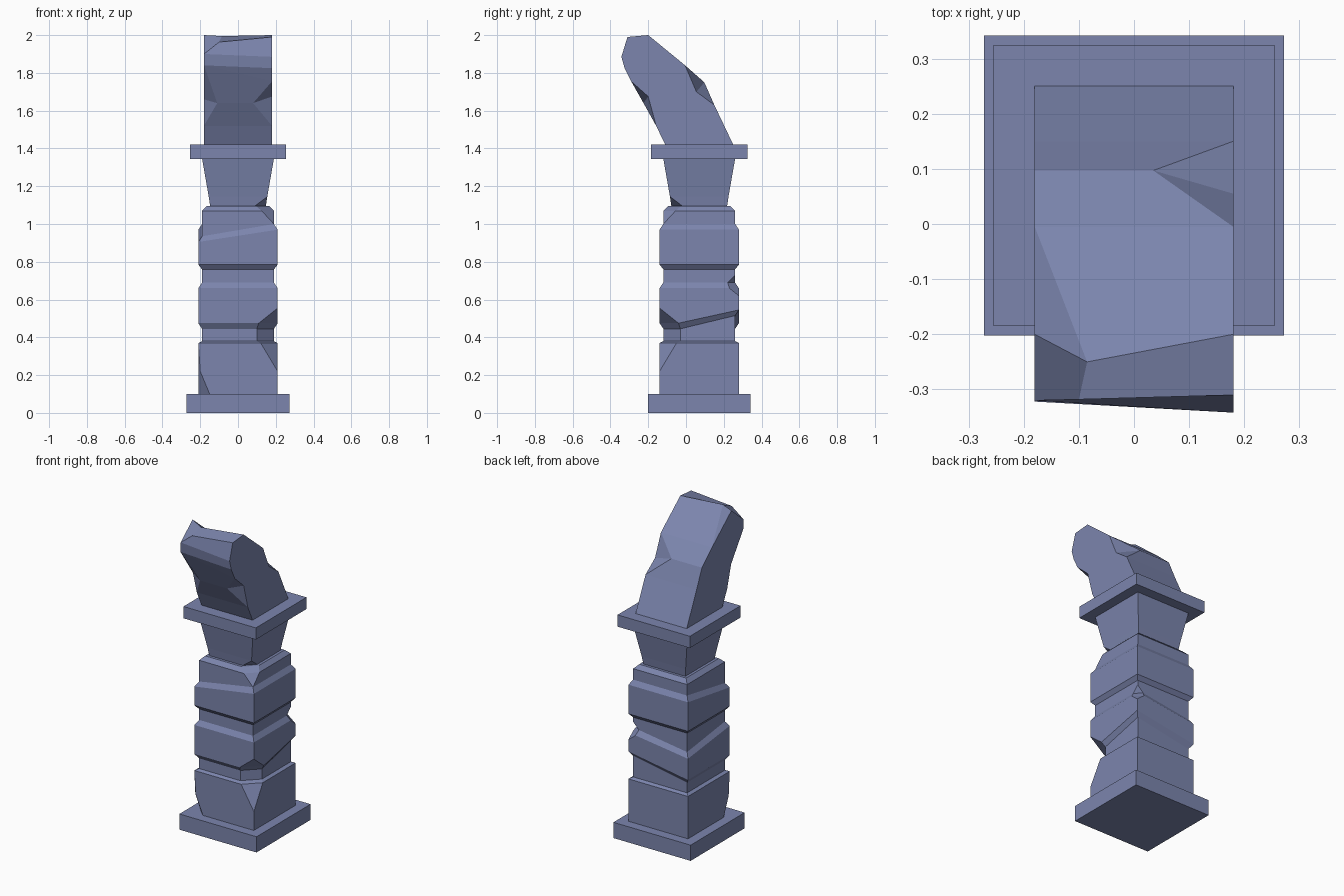
import bpy, bmesh

if "Cube" in bpy.data.objects:
    bpy.data.objects.remove(bpy.data.objects["Cube"])

CY = 0.07  # the column axis sits slightly behind the origin

stone = bpy.data.materials.new("blue_stone")
stone.diffuse_color = (0.20, 0.235, 0.42, 1)
stone.use_nodes = True
stone.node_tree.nodes["Principled BSDF"].inputs["Base Color"].default_value = stone.diffuse_color


def finish(name, bm):
    bmesh.ops.remove_doubles(bm, verts=bm.verts, dist=0.0005)
    bmesh.ops.recalc_face_normals(bm, faces=bm.faces)
    mesh = bpy.data.meshes.new(name)
    bm.to_mesh(mesh)
    bm.free()
    mesh.materials.append(stone)
    obj = bpy.data.objects.new(name, mesh)
    bpy.context.collection.objects.link(obj)


def loft(name, rings):
    """Bridge equal-length closed rings and cap both ends."""
    bm = bmesh.new()
    rows = [[bm.verts.new(p) for p in r] for r in rings]
    n = len(rows[0])
    for a, b in zip(rows, rows[1:]):
        for i in range(n):
            j = (i + 1) % n
            bm.faces.new((a[i], a[j], b[j], b[i]))
    bm.faces.new(rows[0])
    bm.faces.new(rows[-1])
    finish(name, bm)


def slab(name, half, z0, z1):
    loft(name, [square(half, z) for z in (z0, z1)])


CORNERS = {"FL": (-1, -1), "FR": (1, -1), "BR": (1, 1), "BL": (-1, 1)}


def square(half, z, chips={}, heights={}):
    """Square ring; chips chamfer a corner, heights move a corner in z."""
    pts = []
    for key, (sx, sy) in CORNERS.items():
        c = chips.get(key, 0)
        h = heights.get(key, z)
        pair = [(sx * (half - c), CY + sy * half, h),
                (sx * half, CY + sy * (half - c), h)]
        pts += pair if sx * sy < 0 else pair[::-1]
    return pts


# Foot slab and cap slab
slab("base_slab", 0.272, 0, 0.10)
slab("cap_slab", 0.255, 1.345, 1.42)

# Banded shaft with chipped corners and uneven grooves
loft("banded_shaft", [
    square(0.21, 0.10, {"FL": 0.06}),
    square(0.21, 0.22, {"FL": 0.01}),
    square(0.21, 0.37, {"FR": 0.09}),
    square(0.19, 0.38, {"FR": 0.09}),
    square(0.19, 0.445, {"FR": 0.09}, {"BR": 0.515}),
    square(0.21, 0.475, {"FR": 0.10}, {"BR": 0.545}),
    square(0.21, 0.555),
    square(0.21, 0.62, {}, {"BL": 0.58}),
    square(0.21, 0.66, {"BR": 0.05}, {"BL": 0.61}),
    square(0.19, 0.69, {"BR": 0.04}, {"BL": 0.64}),
    square(0.19, 0.73),
    square(0.19, 0.76),
    square(0.21, 0.785),
    square(0.21, 0.97, {}, {"FL": 0.905}),
    square(0.19, 1.00, {}, {"FL": 0.935}),
    square(0.19, 1.07, {"FR": 0.065}),
    square(0.165, 1.095, {"FR": 0.07}),
])

# Flared neck
loft("flared_neck", [
    square(0.147, 1.09, {"FR": 0.065}),
    square(0.155, 1.145),
    square(0.19, 1.345),
])

# Leaning head: side profile (y, z) from front foot over the top to back foot
W = 0.18
profile = [(-0.11, 1.42), (-0.158, 1.52), (-0.225, 1.64), (-0.29, 1.755),
           (-0.325, 1.825), (-0.342, 1.885), (-0.31, 1.99), (-0.20, 2.0),
           (-0.005, 1.84), (0.097, 1.75), (0.15, 1.63), (0.25, 1.42)]


def column(x, base, moved):
    """Profile at x with some points moved; unmoved inner points merge."""
    pts = [(x, *base.get(i, p)) for i, p in enumerate(profile)]
    return [moved.get(i, p) for i, p in enumerate(pts)]


left = {2: (-0.197, 1.66), 3: (-0.322, 1.84), 4: (-0.322, 1.84),
        5: (-0.32, 1.90), 6: (-0.32, 1.90)}
right = {2: (-0.20, 1.675), 9: (0.055, 1.70)}
loft("leaning_head", [
    column(-W, left, {}),
    column(-W, left, {2: (-0.11, -0.225, 1.64), 6: (-0.10, -0.318, 1.963),
                      7: (-0.085, -0.25, 1.995)}),
    column(W, right, {2: (0.08, -0.225, 1.64), 9: (0.035, 0.097, 1.75)}),
    column(W, right, {}),
])
